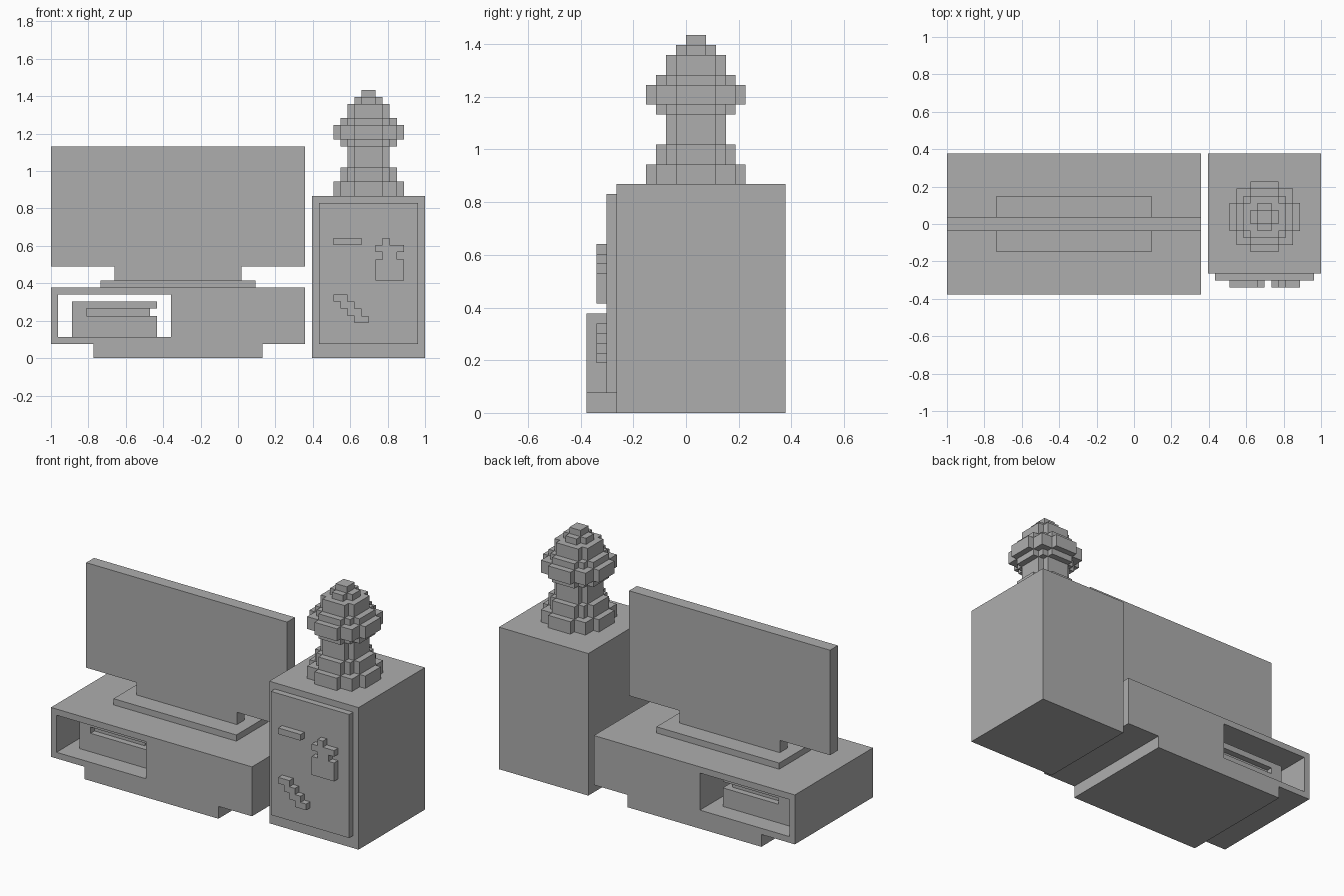
import bpy, bmesh, math
from mathutils import Vector

if "Cube" in bpy.data.objects:
    bpy.data.objects.remove(bpy.data.objects["Cube"], do_unlink=True)

U = 2 / 53                      # one block of the building grid
ORIGIN = Vector((-1, -10 * U, 0))

grey = bpy.data.materials.new("plain_grey")
grey.use_nodes = True
GREY = (0.42, 0.42, 0.42, 1)
grey.diffuse_color = GREY
grey.node_tree.nodes["Principled BSDF"].inputs["Base Color"].default_value = GREY


def extrude_rows(name, rows, start, end, axis="y"):
    """Stepped outline from rows (left, right, low, high), bottom up, extruded along y or z."""
    right, left = [], []
    for a, b, low, high in rows:
        for side, value in ((right, b), (left, a)):
            if side and side[-1][0] == value:
                side.pop()      # merge flush steps
            else:
                side.append((value, low))
            side.append((value, high))
    outline = right + left[::-1]
    bm = bmesh.new()
    verts = []
    for p, q in outline:
        point = Vector((p, start, q) if axis == "y" else (p, q, start))
        verts.append(bm.verts.new(point * U + ORIGIN))
    face = bm.faces.new(verts)
    depth = (end - start) * U
    shift = Vector((0, depth, 0) if axis == "y" else (0, 0, depth))
    result = bmesh.ops.extrude_face_region(bm, geom=[face], use_keep_orig=True)
    moved = [g for g in result["geom"] if isinstance(g, bmesh.types.BMVert)]
    bmesh.ops.translate(bm, verts=moved, vec=shift)
    bmesh.ops.recalc_face_normals(bm, faces=bm.faces)
    mesh = bpy.data.meshes.new(name)
    bm.to_mesh(mesh)
    bm.free()
    mesh.materials.append(grey)
    obj = bpy.data.objects.new(name, mesh)
    bpy.context.collection.objects.link(obj)
    return obj


def box(name, x, y, z):
    return extrude_rows(name, [(*x, *z)], *y)


def block_disc(name, radius, low, high, cx=45, cy=11):
    """Disc approximated by whole blocks."""
    rows = []
    for j in range(-radius, radius):
        half = sum(math.hypot(i + 0.5, j + 0.5) <= radius for i in range(radius))
        rows.append((cx - half, cx + half, cy + j, cy + j + 1))
    return extrude_rows(name, rows, low, high, "z")


# Low media stand with an open shelf running through it
stand = extrude_rows("media_stand", [(6, 30, 0, 2), (0, 36, 2, 10)], 0, 20)
cutter = box("shelf_cutter", (1, 17), (-1, 21), (3, 9))
cutter.hide_render = True
cut = stand.modifiers.new("shelf", "BOOLEAN")
cut.operation = "DIFFERENCE"
cut.solver = "EXACT"
cut.object = cutter
bpy.context.view_layer.objects.active = stand
bpy.ops.object.modifier_apply(modifier=cut.name)
bpy.data.objects.remove(cutter, do_unlink=True)

# Player box on the shelf, with a recessed slot
box("player_base", (3, 15), (3, 17), (3, 6))
box("player_slot_side", (3, 5), (3, 17), (6, 7))
box("player_slot_core", (5, 14), (4, 16), (6, 7))
box("player_lid", (3, 15), (3, 17), (7, 8))

# Screen with its neck and foot
box("screen_foot", (7, 29), (6, 14), (10, 11))
extrude_rows("screen", [(9, 27, 11, 13), (0, 36, 13, 30)], 9, 11)

# Cabinet with a raised front door
box("cabinet", (37, 53), (3, 20), (0, 23))
box("cabinet_door", (38, 52), (2, 3), (2, 22))

# Raised ornaments on the door
box("door_bar", (40, 44), (1, 2), (16, 17))
extrude_rows("door_emblem", [(46, 50, 11, 14), (47, 49, 14, 15),
                             (46, 50, 15, 16), (47, 48, 16, 17)], 1, 2)
extrude_rows("door_stair", [(43 - i, 45 - i, 5 + i, 6 + i) for i in range(4)], 1, 2)

# Turned vase on the cabinet: radius and height of each tier
level = 23
tiers = [(5, 2), (4, 2), (3, 3), (4, 1), (5, 2), (4, 1), (3, 2), (2, 1), (1, 1)]
for n, (radius, height) in enumerate(tiers, 1):
    block_disc(f"vase_tier_{n}", radius, level, level + height)
    level += height
